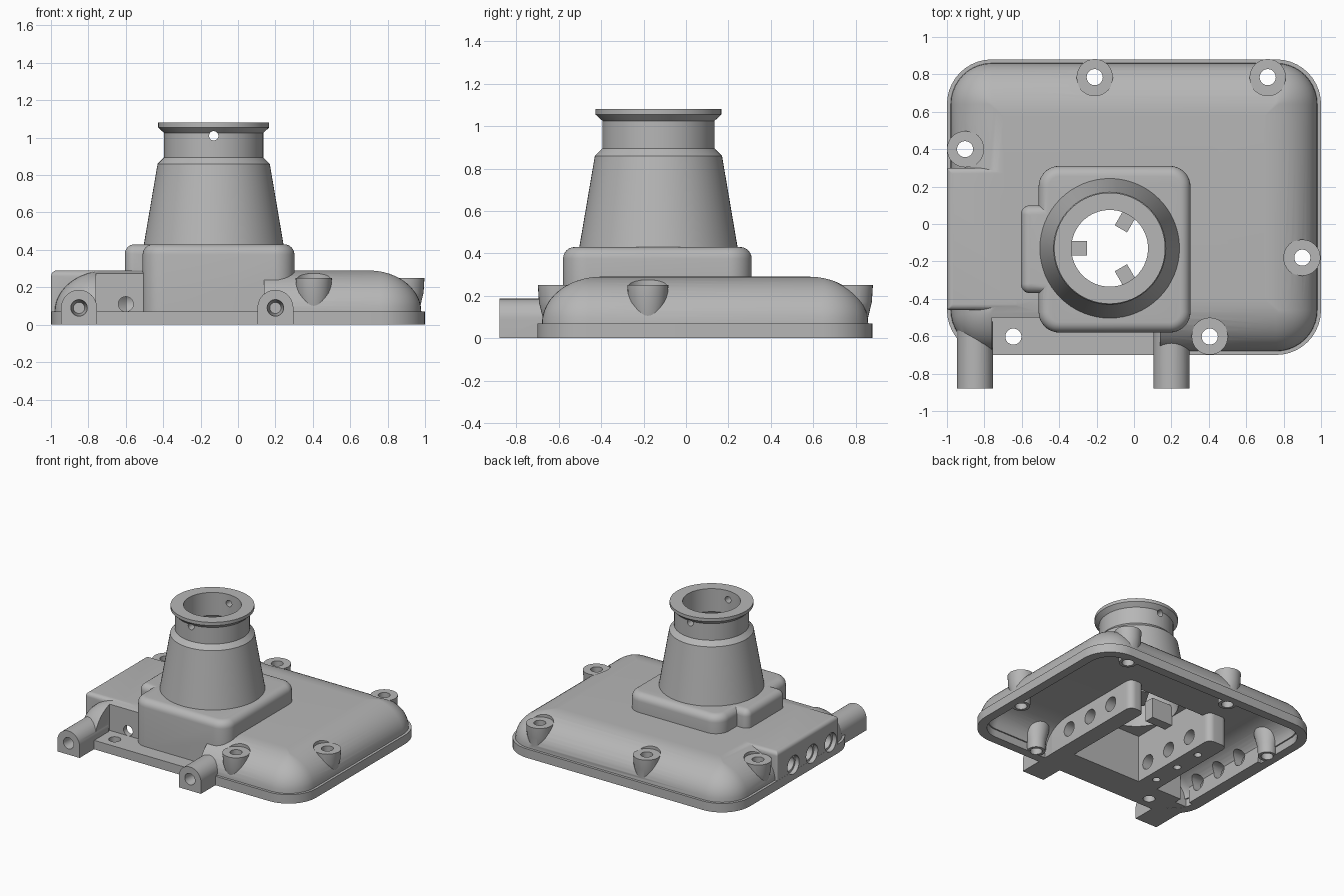
import bpy, bmesh
from math import sin, cos, pi, radians
from mathutils import Vector

if "Cube" in bpy.data.objects:
    bpy.data.objects.remove(bpy.data.objects["Cube"])

metal = bpy.data.materials.new("cast_grey")
metal.use_nodes = True
GREY = (0.47, 0.47, 0.47, 1)
metal.diffuse_color = GREY
metal.node_tree.nodes["Principled BSDF"].inputs["Base Color"].default_value = GREY


def finish(name, bm):
    bmesh.ops.recalc_face_normals(bm, faces=bm.faces)
    mesh = bpy.data.meshes.new(name)
    bm.to_mesh(mesh)
    bm.free()
    mesh.materials.append(metal)
    ob = bpy.data.objects.new(name, mesh)
    bpy.context.collection.objects.link(ob)
    return ob


def skin(name, rings, closed=False):
    """Join equal rings of points; cap the ends, or join last to first."""
    bm = bmesh.new()
    loops = [[bm.verts.new(p) for p in ring] for ring in rings]
    n = len(loops[0])
    pairs = list(zip(loops, loops[1:]))
    if closed:
        pairs.append((loops[-1], loops[0]))
    else:
        bm.faces.new(loops[0])
        bm.faces.new(loops[-1])
    for a, b in pairs:
        for i in range(n):
            j = (i + 1) % n
            bm.faces.new((a[i], a[j], b[j], b[i]))
    return finish(name, bm)


def circle(x, y, r, z, n=48):
    return [(x + r * cos(2 * pi * i / n), y + r * sin(2 * pi * i / n), z) for i in range(n)]


def rounded(name, x0, x1, y0, y1, r, profile, seg=10):
    """Stack rounded rectangles following (inset, height) pairs."""
    rings = []
    for inset, z in profile:
        rad = max(r - inset, 0.006)
        ring = []
        corners = [(x1, y1, -1, -1), (x0, y1, 1, -1), (x0, y0, 1, 1), (x1, y0, -1, 1)]
        for k, (x, y, sx, sy) in enumerate(corners):
            cx, cy = x + sx * (inset + rad), y + sy * (inset + rad)
            for i in range(seg + 1):
                a = pi / 2 * (k + i / seg)
                ring.append((cx + rad * cos(a), cy + rad * sin(a), z))
        rings.append(ring)
    return skin(name, rings)


def soft_top(bottom, top, r, n=6):
    """Straight sides with a quarter-round at the top."""
    arc = [(r * (1 - cos(pi / 2 * i / n)), top - r + r * sin(pi / 2 * i / n)) for i in range(n + 1)]
    return [(0, bottom)] + arc


def box(name, x0, x1, y0, y1, z0, z1):
    return skin(name, [[(x0, y0, z), (x1, y0, z), (x1, y1, z), (x0, y1, z)] for z in (z0, z1)])


def rod(p, q, r1, r2=None, n=32):
    p, q = Vector(p), Vector(q)
    bm = bmesh.new()
    bmesh.ops.create_cone(bm, cap_ends=True, segments=n, radius1=r1,
                          radius2=r1 if r2 is None else r2, depth=(q - p).length)
    bm.transform((q - p).to_track_quat('Z', 'Y').to_matrix().to_4x4())
    bmesh.ops.translate(bm, verts=bm.verts, vec=(p + q) / 2)
    return finish("rod", bm)


def combine(target, tool, op):
    mod = target.modifiers.new("bool", 'BOOLEAN')
    mod.operation, mod.object, mod.solver = op, tool, 'EXACT'
    bpy.context.view_layer.objects.active = target
    bpy.ops.object.modifier_apply(modifier=mod.name)
    bpy.data.objects.remove(tool)


def add(target, tool):
    combine(target, tool, 'UNION')


def cut(target, tool):
    combine(target, tool, 'DIFFERENCE')


# Domed cover with its flange
angles = [pi / 2 * i / 12 for i in range(13)]
dome = [(0, 0), (0, 0.07)] + [(0.02 + 0.28 * (1 - cos(a)), 0.07 + 0.22 * sin(a)) for a in angles]
housing = rounded("cover_housing", -1, 1, -0.7, 0.88, 0.24, dome)

# Square side block, front recess and raised tower base
add(housing, rounded("side_block", -0.999, -0.6, -0.46, 0.3, 0.012, soft_top(0, 0.29, 0.03)))
cut(housing, box("recess", -0.76, 0.14, -0.9, -0.5, 0.07, 0.5))
add(housing, rounded("tower_base", -0.51, 0.302, -0.58, 0.31, 0.11, soft_top(0.003, 0.43, 0.055)))
add(housing, rounded("base_bulge", -0.605, -0.3, -0.37, 0.1, 0.05, soft_top(0.005, 0.429, 0.05)))

# Hollow underside, leaving the two bearing walls and the front floor
hollow_profile = [(0.07, -0.1), (0.07, 0.06)]
hollow_profile += [(0.08 + 0.25 * (1 - cos(a)), 0.06 + 0.17 * sin(a)) for a in angles]
hollow = rounded("hollow", -1, 1, -0.7, 0.88, 0.24, hollow_profile)
cut(hollow, box("front_floor", -0.82, 0.3, -0.9, -0.46, -0.3, 0.5))
cut(hollow, rounded("wall_a", 0.17, 0.301, -0.6, 0.32, 0.05, [(0, -0.3), (0, 0.5)]))
cut(hollow, rounded("wall_b", -0.6, -0.43, -0.6, 0.32, 0.05, [(0, -0.3), (0, 0.5)]))
cut(hollow, box("side_wall", -1.1, -0.9, -0.46, 0.3, -0.3, 0.5))
cut(housing, hollow)
cut(housing, box("base_room", -0.43, 0.17, -0.46, 0.25, -0.2, 0.37))

# Screw bosses around the rim
TX = TY = -0.13
bosses = [(-0.21, 0.785), (0.715, 0.785), (-0.903, 0.4), (0.9, -0.18), (0.405, -0.602)]
for x, y in bosses:
    cut(housing, rod((x, y, 0.25), (x, y, 0.5), 0.099))
    shape = [(0.065, 0.002), (0.07, 0.08), (0.092, 0.17), (0.097, 0.25)]
    add(housing, skin("boss", [circle(x, y, r, z, 32) for r, z in shape]))
for x, y in bosses + [(-0.645, -0.602)]:
    cut(housing, rod((x, y, -0.1), (x, y, 0.4), 0.043))

# Two front ports with arched tops and drilled ends
for x in (-0.85, 0.2):
    arch = [(-0.096, 0.001), (0.096, 0.001)]
    arch += [(0.096 * cos(pi * i / 20), 0.09 + 0.096 * sin(pi * i / 20)) for i in range(21)]
    add(housing, skin("port", [[(x + u, y, v) for u, v in arch] for y in (-0.88, -0.52)]))
    cut(housing, rod((x, -0.9, 0.09), (x, -0.72, 0.09), 0.046, 0.03))

# Shaft holes through the walls, with counterbores and small holes below
for k in (-1, 0, 1):
    y = TY + 0.23 * k
    cut(housing, rod((-1.1, y, 0.118), (0.4, y, 0.118), 0.056))
    cut(housing, rod((-1.1, y, 0.118), (-0.965, y, 0.118), 0.072))
    cut(housing, rod((-0.51, y, -0.1), (-0.51, y, 0.08), 0.028))
cut(housing, rod((-0.6, -0.6, 0.11), (-0.6, -0.35, 0.11), 0.04))
cut(housing, rod((TX, TY, 0.3), (TX, TY, 0.6), 0.3, n=64))

# Hollow tapered tower with a flared lip
outer = [(0.375, 0.42), (0.3, 0.86), (0.265, 0.895), (0.265, 1.025), (0.297, 1.055), (0.297, 1.08)]
inner = [(0.205, 1.08), (0.205, 0.9), (0.245, 0.85), (0.3, 0.42)]
tower = skin("tower", [circle(TX, TY, r, z, 64) for r, z in outer + inner], closed=True)
cut(tower, rod((TX, -0.6, 1.01), (TX, 0.4, 1.01), 0.025))

# Three guide tabs inside the tower
tabs = []
for deg in (60, 180, 300):
    tab = box("guide_tab", 0.12, 0.32, -0.038, 0.038, 0.3, 0.46)
    tab.location = (TX, TY, 0)
    tab.rotation_euler.z = radians(deg)
    tabs.append(tab)

# Smooth the curved surfaces, keep edges crisp
bpy.ops.object.select_all(action='DESELECT')
for ob in [housing, tower] + tabs:
    ob.select_set(True)
bpy.context.view_layer.objects.active = housing
bpy.ops.object.shade_smooth_by_angle(angle=radians(25))
